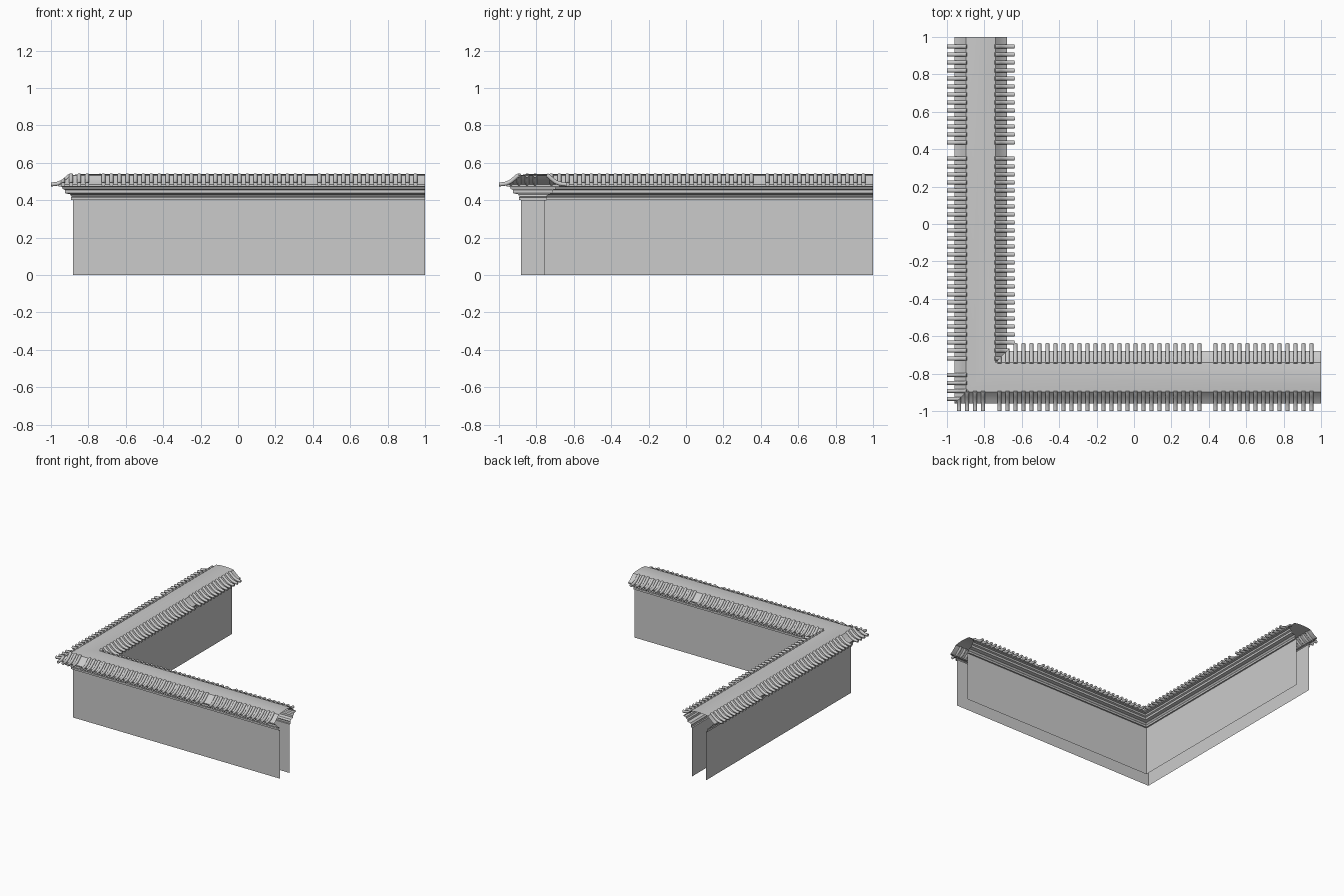
import bpy, bmesh, math
from mathutils import Vector

if "Cube" in bpy.data.objects:
    bpy.data.objects.remove(bpy.data.objects["Cube"])

C = -0.819          # wall centre line of both arms
STEP = 0.0428       # tile spacing
R = 0.0115          # tile radius


def make_object(name, bm, angle=30):
    me = bpy.data.meshes.new(name)
    bm.to_mesh(me)
    bm.free()
    ob = bpy.data.objects.new(name, me)
    bpy.context.collection.objects.link(ob)
    bpy.ops.object.select_all(action='DESELECT')
    ob.select_set(True)
    bpy.context.view_layer.objects.active = ob
    bpy.ops.object.shade_smooth_by_angle(angle=math.radians(angle))
    return ob


def sweep_corner(name, profile):
    """Sweep an open (offset, height) profile round the mitred L path."""
    bm = bmesh.new()
    rows = []
    for d, z in profile:
        o = C - d
        rows.append([bm.verts.new(p) for p in ((1, o, z), (o, o, z), (o, 1, z))])
    for a, b in zip(rows, rows[1:]):
        for i in range(2):
            bm.faces.new((a[i], b[i], b[i + 1], a[i + 1]))
    return make_object(name, bm)


def both_sides(half):
    other = [(-d, z) for d, z in reversed(half)]
    return half + (other[1:] if half[-1][0] == 0 else other)


# walls: two open sheets
for name, d in (("outer_wall", 0.062), ("inner_wall", -0.062)):
    pts = [(d, 0), (d, 0.4)]
    sweep_corner(name, pts if d > 0 else pts[::-1])

# stepped cornice under the eaves
cornice = [(0.062, 0.4), (0.074, 0.4), (0.074, 0.415), (0.070, 0.42),
           (0.080, 0.432), (0.106, 0.438), (0.106, 0.455), (0.118, 0.46),
           (0.122, 0.472), (0.141, 0.474)]
sweep_corner("outer_cornice", cornice)
sweep_corner("inner_cornice", [(-d, z) for d, z in reversed(cornice)])

# curved roof with rounded ridge
roof = [(0.141, 0.474), (0.141, 0.483), (0.12, 0.495), (0.098, 0.513),
        (0.078, 0.533), (0.04, 0.538), (0, 0.54)]
sweep_corner("roof", both_sides(roof))

# round tiles following the roof curve
TILE = [(0.181, 0.485), (0.160, 0.486), (0.140, 0.490), (0.120, 0.499),
        (0.100, 0.515), (0.085, 0.529), (0.074, 0.534)]


def add_tile(bm, t, side, sides=8):
    rings = []
    for i, (d, z) in enumerate(TILE):
        a, b = TILE[max(i - 1, 0)], TILE[min(i + 1, len(TILE) - 1)]
        tan = Vector((b[0] - a[0], b[1] - a[1])).normalized()
        n = Vector((tan.y, -tan.x))
        ring = []
        for k in range(sides):
            w = 2 * math.pi * (k + 0.5) / sides
            off = n * R * math.sin(w)
            ring.append(bm.verts.new((t + R * math.cos(w),
                                      C - side * (d + off.x), z + off.y)))
        rings.append(ring)
    for a, b in zip(rings, rings[1:]):
        for k in range(sides):
            m = (k + 1) % sides
            bm.faces.new((a[k], a[m], b[m], b[k]))
    bm.faces.new(rings[0])
    bm.faces.new(rings[-1])


main = [-0.72 + STEP * k for k in range(26)] + [0.435 + STEP * k for k in range(13)]
corner = [-0.935 + STEP * k for k in range(4)]

for label, side, spots in (("outer", 1, corner + main), ("inner", -1, main)):
    for arm in ("front", "left"):
        bm = bmesh.new()
        for t in spots:
            add_tile(bm, t, side)
        bmesh.ops.recalc_face_normals(bm, faces=bm.faces[:])
        # trim along the corner mitre
        bmesh.ops.bisect_plane(bm, geom=bm.verts[:] + bm.edges[:] + bm.faces[:],
                               plane_co=(0, 0, 0), plane_no=(1, -1, 0),
                               clear_inner=True)
        if arm == "left":
            for v in bm.verts:
                v.co.x, v.co.y = v.co.y, v.co.x
            bmesh.ops.reverse_faces(bm, faces=bm.faces[:])
        make_object(f"{arm}_{label}_tiles", bm, 50)
